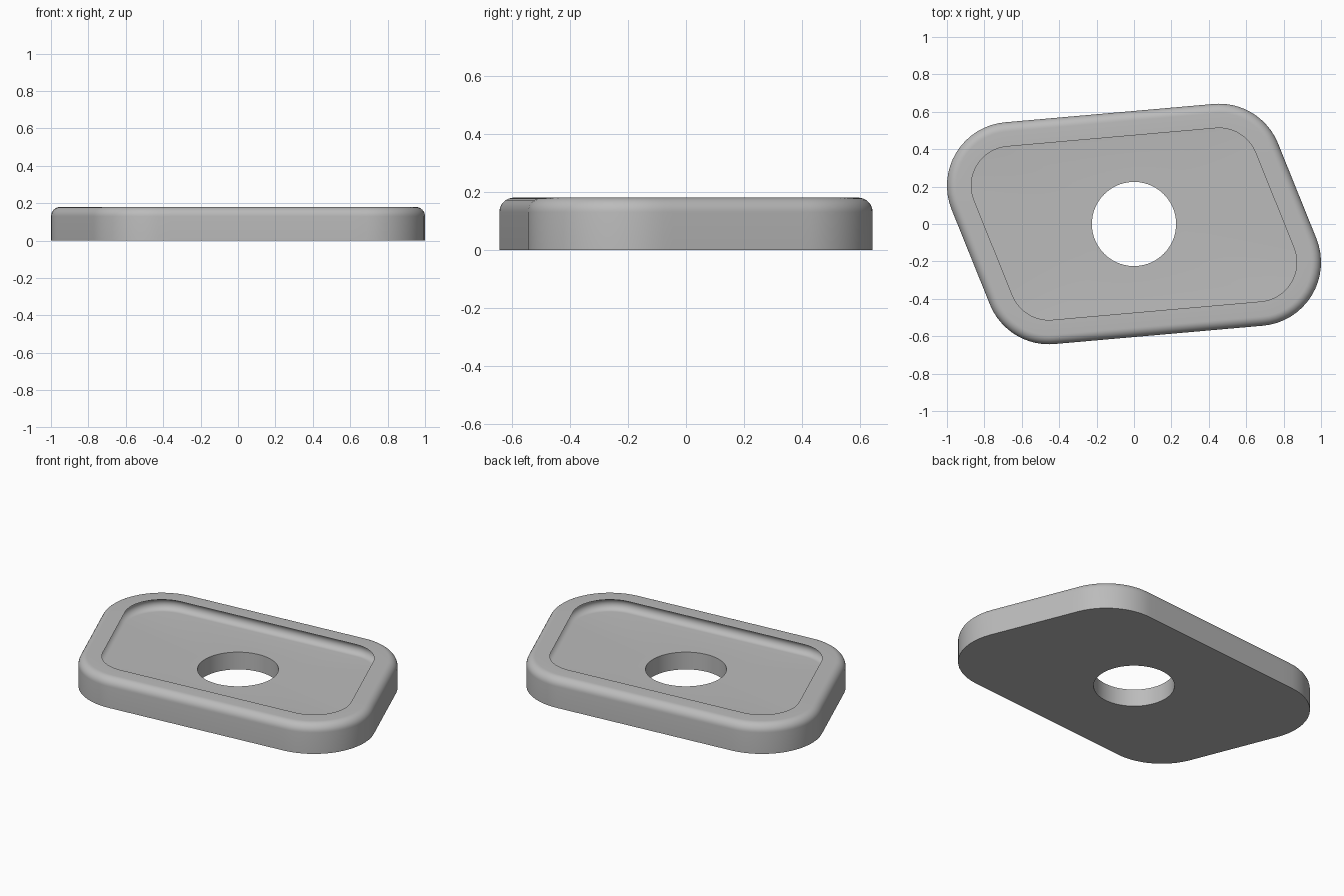
import bpy
import bmesh
from math import cos, sin, pi, hypot
from mathutils import Vector

cube = bpy.data.objects.get("Cube")
if cube:
    bpy.data.objects.remove(cube, do_unlink=True)

HEIGHT, FILLET, LIP = 0.18, 0.05, 0.13
GROOVE, HOLE, CORNER = 0.037, 0.225, 0.34
ARC, EDGE = 16, 16

# Corner centres of the skewed plate, counter-clockwise
a, b = Vector((0.455, 0.303)), Vector((0.66, -0.205))
centres = [a, -b, -a, b]


def edge_angle(p, q):
    """Angle of the outward normal of the side from p to q."""
    d = q - p
    return Vector((d.y, -d.x))


def outline(inset):
    """Rounded outline, moved inward by inset, with points along the sides."""
    r = CORNER - inset
    points = []
    for i, c in enumerate(centres):
        before, after = centres[i - 1], centres[(i + 1) % 4]
        n0 = edge_angle(before, c).normalized()
        n1 = edge_angle(c, after).normalized()
        turn = n1.angle(n0)
        for k in range(ARC + 1):
            t = turn * k / ARC
            n = Vector((n0.x * cos(t) - n0.y * sin(t), n0.x * sin(t) + n0.y * cos(t)))
            points.append(c + n * r)
        for k in range(1, EDGE):
            points.append(c.lerp(after, k / EDGE) + n1 * r)
    return points


def hole_ring():
    return [p * (HOLE / hypot(p.x, p.y)) for p in outline(0)]


# Cross-section from the underside, over the rim, to the recessed floor
profile = [(0, 0)]
for k in range(9):
    t = pi / 2 * k / 8
    profile.append((FILLET * (1 - cos(t)), HEIGHT - FILLET * (1 - sin(t))))
for k in range(17):
    # rounded undercut below the lip
    t = pi / 2 - pi * k / 16
    profile.append((LIP - GROOVE * cos(t), HEIGHT - GROOVE + GROOVE * sin(t)))

rings = [(outline(inset), z) for inset, z in profile]
rings.append((hole_ring(), HEIGHT - 2 * GROOVE))
rings.append((hole_ring(), 0))

# Plate: all rings joined in one closed loop
bm = bmesh.new()
loops = [[bm.verts.new((p.x, p.y, z)) for p in pts] for pts, z in rings]
for i, lower in enumerate(loops):
    upper = loops[(i + 1) % len(loops)]
    count = len(lower)
    for j in range(count):
        k = (j + 1) % count
        bm.faces.new((lower[j], lower[k], upper[k], upper[j]))
bmesh.ops.recalc_face_normals(bm, faces=bm.faces)
mesh = bpy.data.meshes.new("recessed_plate")
bm.to_mesh(mesh)
bm.free()

plate = bpy.data.objects.new("recessed_plate", mesh)
bpy.context.collection.objects.link(plate)

# Plain grey
grey = bpy.data.materials.new("plain_grey")
grey.use_nodes = True
colour = (0.5, 0.5, 0.5, 1)
grey.diffuse_color = colour
grey.node_tree.nodes["Principled BSDF"].inputs["Base Color"].default_value = colour
mesh.materials.append(grey)

bpy.ops.object.select_all(action="DESELECT")
plate.select_set(True)
bpy.context.view_layer.objects.active = plate
bpy.ops.object.shade_smooth_by_angle(angle=pi / 6)
